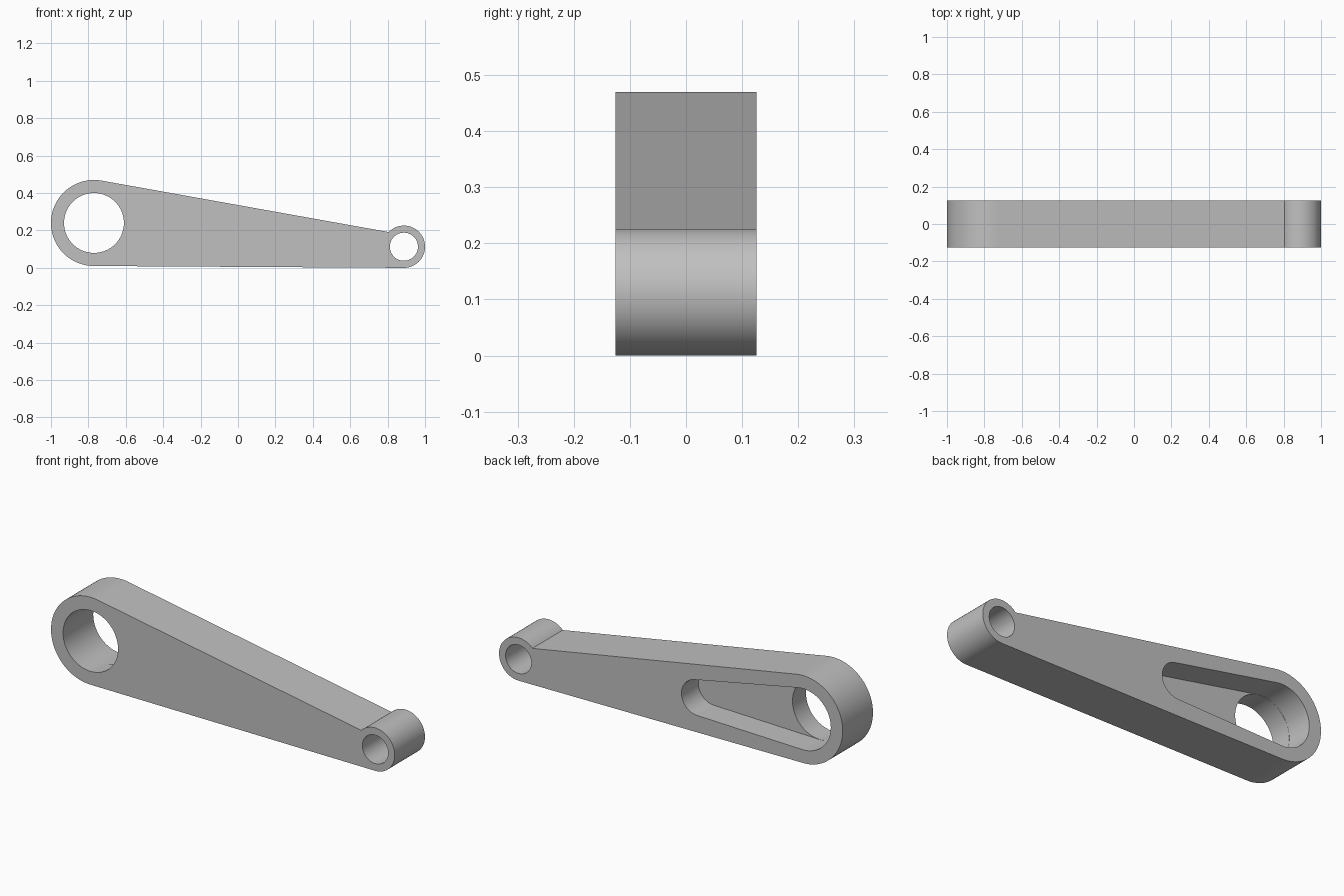
import bpy
import bmesh
from math import radians, degrees, cos, sin, atan2, acos, hypot

default = bpy.data.objects.get("Cube")
if default:
    bpy.data.objects.remove(default, do_unlink=True)

HALF = 0.126                      # half thickness of the lever
BIG, BIG_R, BORE_R = (-0.77, 0.24), 0.23, 0.16
SMALL, SMALL_R, PIN_R = (0.887, 0.113), 0.113, 0.075
POCKET_END, POCKET_R = (-0.155, 0.188), 0.093
POCKET_FLOOR = -0.014

grey = bpy.data.materials.new("plain grey")
grey.use_nodes = True
colour = (0.53, 0.53, 0.53, 1)
grey.diffuse_color = colour
grey.node_tree.nodes["Principled BSDF"].inputs["Base Color"].default_value = colour


def arc(centre, radius, start, end, steps=64):
    """Points along an arc in the xz plane, angles in degrees."""
    angles = [radians(start + (end - start) * i / steps) for i in range(steps + 1)]
    return [(centre[0] + radius * cos(a), centre[1] + radius * sin(a)) for a in angles]


def circle(centre, radius):
    return arc(centre, radius, 0, 360, 96)[:-1]


def tangent_angles(c0, r0, c1, r1):
    """Upper and lower tangent angles of two circles, in degrees."""
    dx, dz = c1[0] - c0[0], c1[1] - c0[1]
    heading = degrees(atan2(dz, dx))
    spread = degrees(acos((r0 - r1) / hypot(dx, dz)))
    return heading + spread, heading - spread


def prism(name, outline, y0, y1):
    """Extrude a closed xz outline from y0 to y1."""
    bm = bmesh.new()
    face = bm.faces.new([bm.verts.new((x, y0, z)) for x, z in outline])
    extruded = bmesh.ops.extrude_face_region(bm, geom=[face])["geom"]
    moved = [v for v in extruded if isinstance(v, bmesh.types.BMVert)]
    bmesh.ops.translate(bm, verts=moved, vec=(0, y1 - y0, 0))
    bmesh.ops.recalc_face_normals(bm, faces=bm.faces)
    mesh = bpy.data.meshes.new(name)
    bm.to_mesh(mesh)
    bm.free()
    mesh.materials.append(grey)
    obj = bpy.data.objects.new(name, mesh)
    bpy.context.collection.objects.link(obj)
    return obj


def cut(target, cutter):
    """Subtract the cutter, then discard it."""
    cutter.hide_render = True
    mod = target.modifiers.new("cut", 'BOOLEAN')
    mod.operation, mod.solver, mod.object = 'DIFFERENCE', 'EXACT', cutter
    bpy.ops.object.select_all(action='DESELECT')
    target.select_set(True)
    bpy.context.view_layer.objects.active = target
    bpy.ops.object.modifier_apply(modifier=mod.name)
    bpy.data.objects.remove(cutter, do_unlink=True)


# Lever arm: large end, sloping top that meets the small boss, near-flat bottom
low = tangent_angles(BIG, BIG_R, SMALL, SMALL_R)[1]
outline = arc(BIG, BIG_R, 80, low + 360) + arc(SMALL, SMALL_R, low, 136)
lever = prism("lever_arm", outline, -HALF, HALF)

# Tapered pocket in the back, wrapped round the large bore
wall_r = BORE_R + 0.0008
up, down = tangent_angles(BIG, wall_r, POCKET_END, POCKET_R)
pocket = arc(BIG, wall_r, up, down + 360) + arc(POCKET_END, POCKET_R, down, up)
cut(lever, prism("pocket_cutter", pocket, POCKET_FLOOR, 0.3))

# Through holes at both ends
cut(lever, prism("bore_cutter", circle(BIG, BORE_R), -0.3, 0.3))
cut(lever, prism("pin_cutter", circle(SMALL, PIN_R), -0.3, 0.3))

bpy.ops.object.shade_smooth_by_angle(angle=radians(25))
